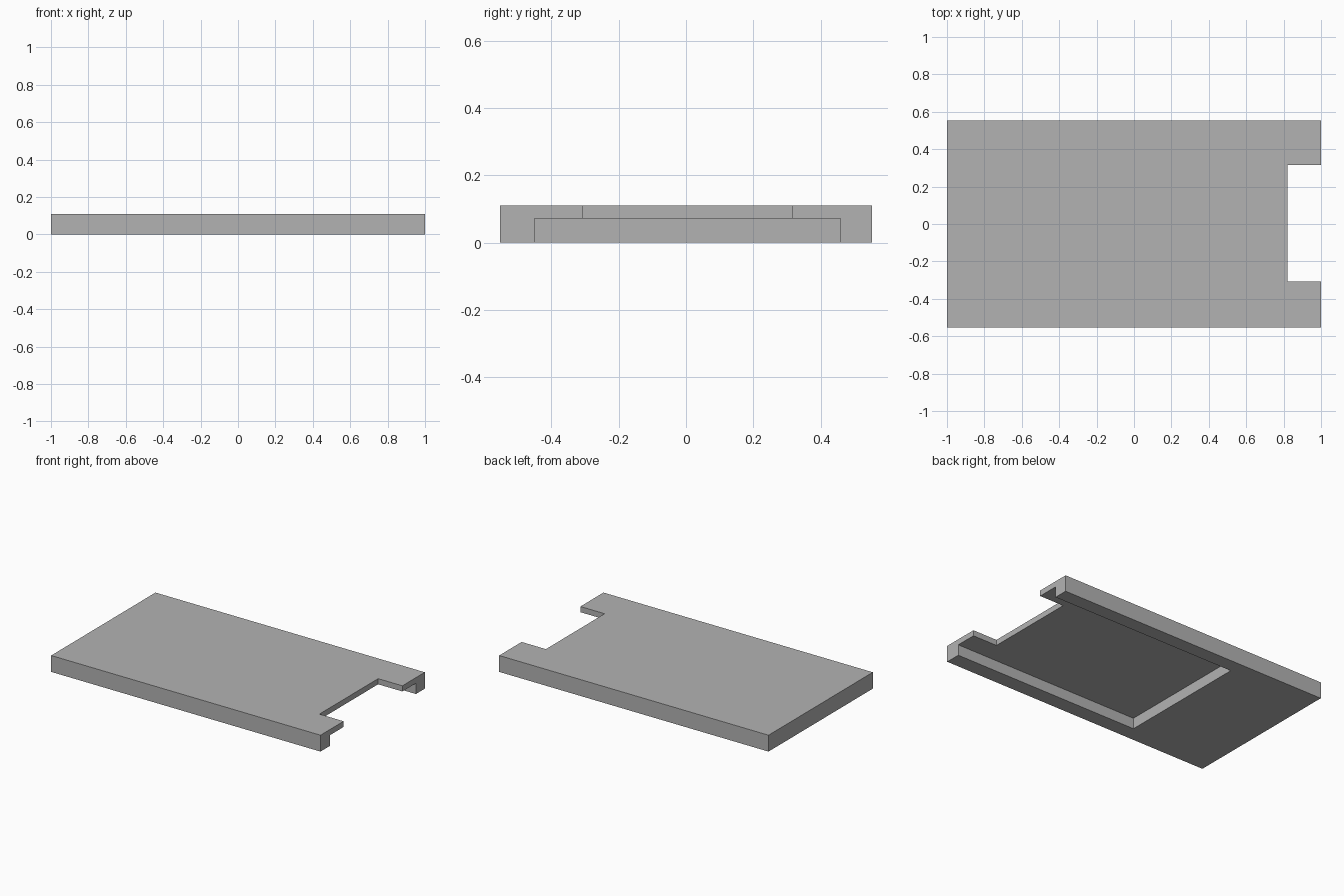
import bpy
from mathutils import Vector

default_cube = bpy.data.objects.get("Cube")
if default_cube:
    bpy.data.objects.remove(default_cube, do_unlink=True)

LENGTH, WIDTH, HEIGHT = 2.0, 1.106, 0.11
CEILING = 0.072      # height of the recess roof
OVERSHOOT = 0.1      # how far cutters pass the outer faces


def make_box(name, low, high):
    """Axis-aligned box between two opposite corners."""
    low, high = Vector(low), Vector(high)
    bpy.ops.mesh.primitive_cube_add(size=1, location=(low + high) / 2)
    box = bpy.context.object
    box.name = box.data.name = name
    box.scale = high - low
    bpy.ops.object.transform_apply(location=True, rotation=False, scale=True)
    return box


def carve(target, cutter):
    """Subtract the cutter from the target, then discard it."""
    cutter.hide_render = True
    cut = target.modifiers.new(cutter.name, "BOOLEAN")
    cut.operation = "DIFFERENCE"
    cut.solver = "EXACT"
    cut.object = cutter
    bpy.ops.object.select_all(action="DESELECT")
    bpy.context.view_layer.objects.active = target
    target.select_set(True)
    bpy.ops.object.modifier_apply(modifier=cut.name)
    bpy.data.objects.remove(cutter, do_unlink=True)


# Solid slab
cover = make_box("slide_cover", (-LENGTH / 2, -WIDTH / 2, 0),
                 (LENGTH / 2, WIDTH / 2, HEIGHT))
end = LENGTH / 2 + OVERSHOOT

# Recess under the slab, open at the right end
carve(cover, make_box("underside_recess", (-0.373, -0.45, -OVERSHOOT),
                      (end, 0.459, CEILING)))

# Notch through the thin roof at the open end
carve(cover, make_box("end_notch", (0.82, -0.308, -OVERSHOOT),
                      (end, 0.315, HEIGHT + OVERSHOOT)))

# Plain grey finish
grey = bpy.data.materials.new("plain_grey")
grey.use_nodes = True
colour = (0.45, 0.45, 0.45, 1)
grey.diffuse_color = colour
grey.node_tree.nodes["Principled BSDF"].inputs["Base Color"].default_value = colour
cover.data.materials.clear()
cover.data.materials.append(grey)
